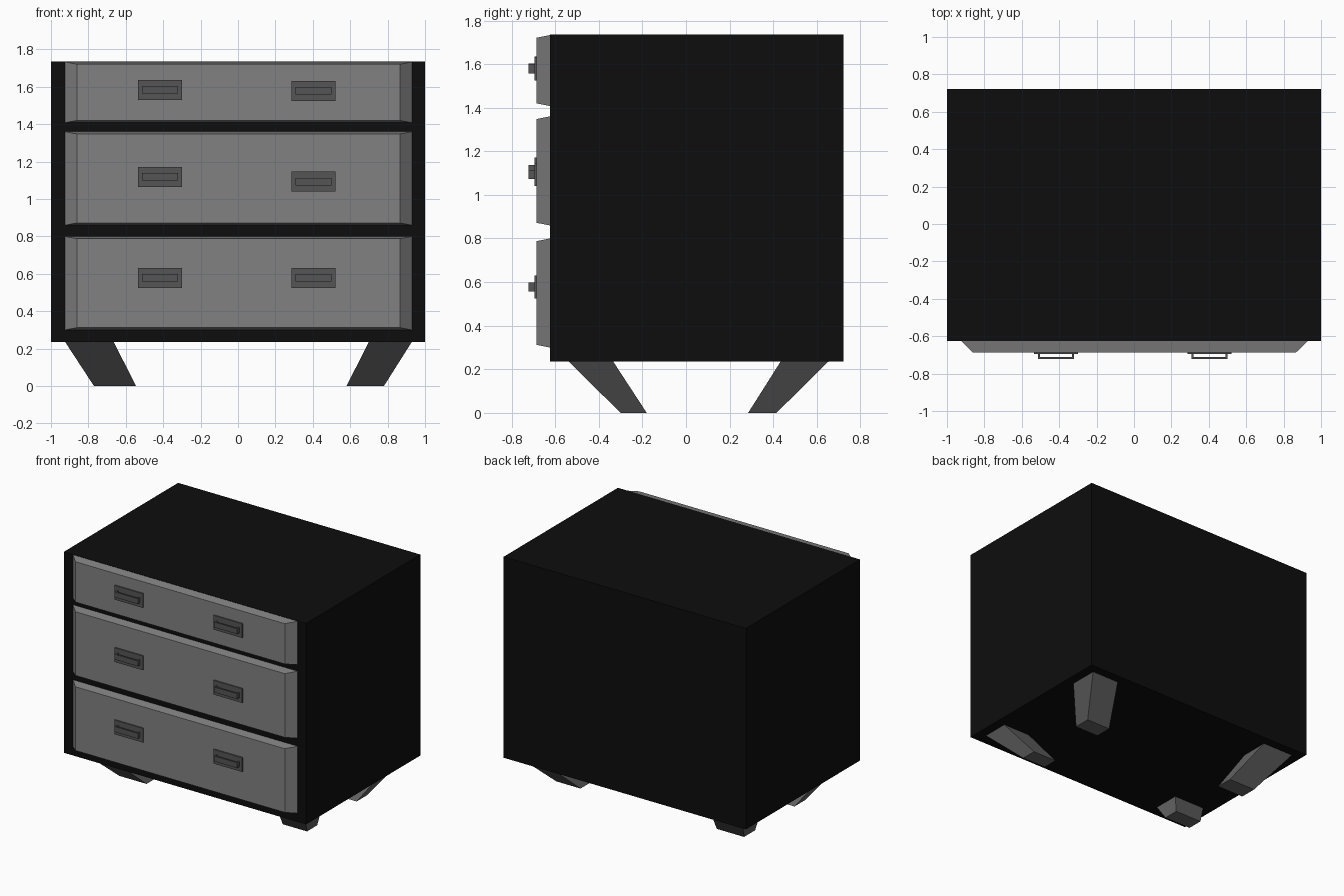
import bpy, bmesh

if "Cube" in bpy.data.objects:
    bpy.data.objects.remove(bpy.data.objects["Cube"])


def material(name, v):
    m = bpy.data.materials.new(name)
    m.diffuse_color = (v, v, v, 1)
    m.use_nodes = True
    m.node_tree.nodes["Principled BSDF"].inputs["Base Color"].default_value = m.diffuse_color
    return m


BLACK = material("black_lacquer", 0.004)
GREY = material("grey_front", 0.22)
DARK = material("dark_metal", 0.09)
LEG = material("dark_leg", 0.13)


def make(name, bm, mat):
    bmesh.ops.recalc_face_normals(bm, faces=bm.faces)
    me = bpy.data.meshes.new(name)
    bm.to_mesh(me)
    bm.free()
    me.materials.append(mat)
    ob = bpy.data.objects.new(name, me)
    bpy.context.collection.objects.link(ob)
    return ob


def loft(bm, ring_a, ring_b):
    """Closed solid between two rings of points."""
    a = [bm.verts.new(p) for p in ring_a]
    b = [bm.verts.new(p) for p in ring_b]
    bm.faces.new(a)
    bm.faces.new(b)
    for i in range(len(a)):
        j = (i + 1) % len(a)
        bm.faces.new((a[i], a[j], b[j], b[i]))


def rect_xz(x0, x1, z0, z1, y):
    return [(x0, y, z0), (x1, y, z0), (x1, y, z1), (x0, y, z1)]


def rect_xy(x0, x1, y0, y1, z):
    return [(x0, y0, z), (x1, y0, z), (x1, y1, z), (x0, y1, z)]


# Cabinet body
bm = bmesh.new()
loft(bm, rect_xy(-1, 1, -0.625, 0.722, 0.235), rect_xy(-1, 1, -0.625, 0.722, 1.735))
make("cabinet_body", bm, BLACK)

# Drawer fronts (bevelled slabs): name, z bottom, z top, left and right handle heights
drawers = [("top", 1.408, 1.733, 1.583, 1.578),
           ("middle", 0.86, 1.36, 1.118, 1.093),
           ("bottom", 0.30, 0.80, 0.578, 0.578)]
for name, z0, z1, zl, zr in drawers:
    bm = bmesh.new()
    loft(bm, rect_xz(-0.925, 0.93, z0, z1, -0.625),
         rect_xz(-0.862, 0.867, z0 + 0.012, z1 - 0.012, -0.686))
    make(name + "_drawer_front", bm, GREY)

    # Handles: back plate plus a flat U-shaped pull
    for side, x, z in (("left", -0.417, zl), ("right", 0.403, zr)):
        bm = bmesh.new()
        loft(bm, rect_xz(x - 0.118, x + 0.118, z - 0.053, z + 0.053, -0.684),
             rect_xz(x - 0.118, x + 0.118, z - 0.053, z + 0.053, -0.695))
        make(f"{name}_{side}_handle_plate", bm, DARK)

        w, t, y0, y1 = 0.096, 0.011, -0.692, -0.722
        u = [(-w, y0), (-w, y1), (w, y1), (w, y0),
             (w - t, y0), (w - t, y1 + t), (-w + t, y1 + t), (-w + t, y0)]
        bm = bmesh.new()
        loft(bm, [(x + px, py, z - 0.02) for px, py in u],
             [(x + px, py, z + 0.02) for px, py in u])
        make(f"{name}_{side}_handle_pull", bm, DARK)

# Legs: tapered and raked in towards the centre (top range, foot range)
legs_x = {"left": ((-0.925, -0.665), (-0.77, -0.545)),
          "right": ((0.70, 0.93), (0.58, 0.78))}
legs_y = {"front": ((-0.54, -0.335), (-0.30, -0.18)),
          "back": ((0.435, 0.655), (0.285, 0.415))}
for sx, (xt, xf) in legs_x.items():
    for sy, (yt, yf) in legs_y.items():
        bm = bmesh.new()
        loft(bm, rect_xy(*xf, *yf, 0), rect_xy(*xt, *yt, 0.237))
        make(f"{sy}_{sx}_leg", bm, LEG)
